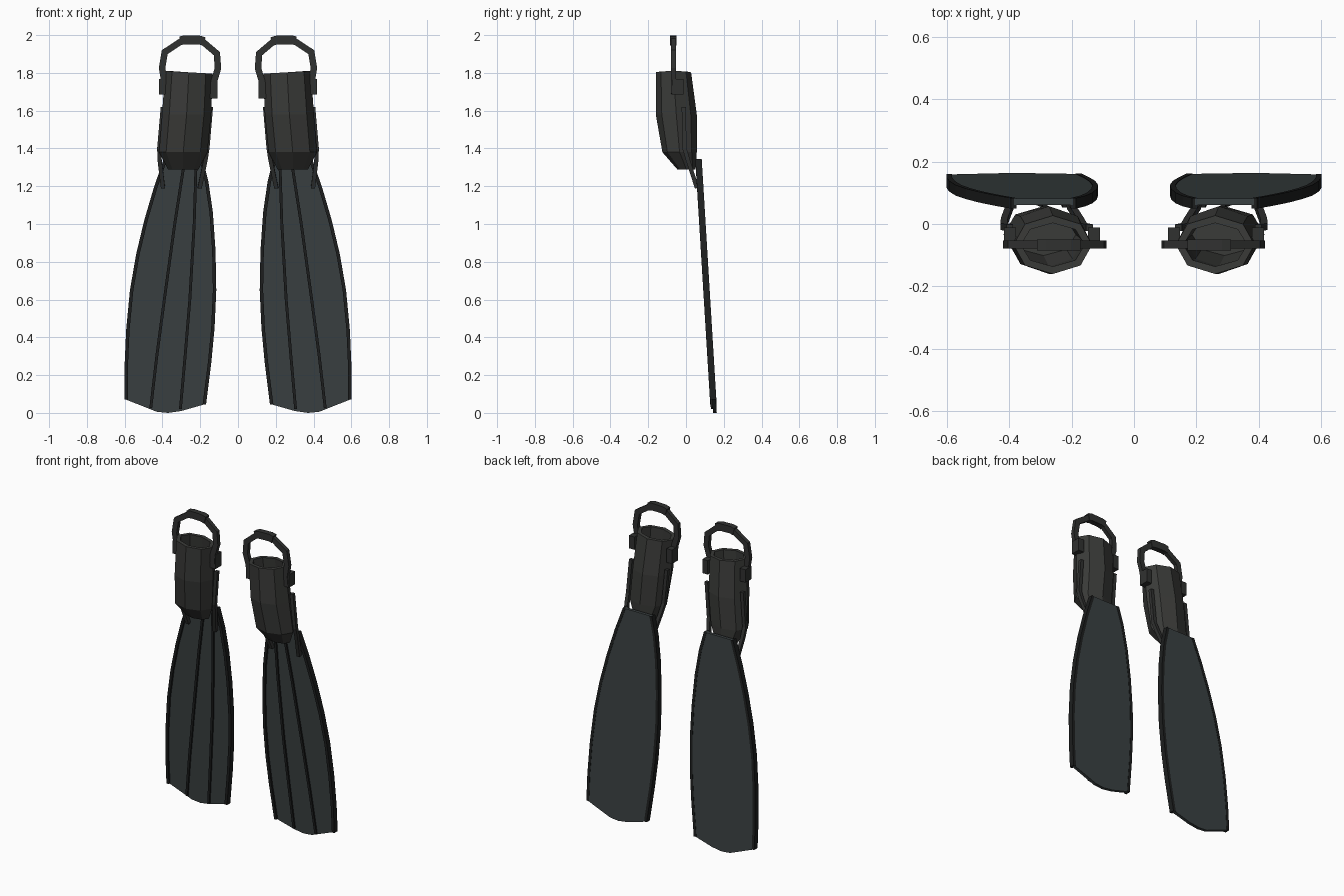
import bpy, bmesh, math
from mathutils import Vector

if "Cube" in bpy.data.objects:
    bpy.data.objects.remove(bpy.data.objects["Cube"])


def material(name, rgb):
    m = bpy.data.materials.new(name)
    m.diffuse_color = (*rgb, 1)
    m.use_nodes = True
    m.node_tree.nodes["Principled BSDF"].inputs["Base Color"].default_value = m.diffuse_color
    return m


BLADE = material("blade_rubber", (0.042, 0.052, 0.054))
BLACK = material("black_rubber", (0.012, 0.013, 0.013))
POCKET = material("pocket_rubber", (0.042, 0.043, 0.040))
STRAP = material("strap_rubber", (0.03, 0.031, 0.03))


def finish(name, bm, mat):
    """Make the object and mirror it to the other fin."""
    bmesh.ops.recalc_face_normals(bm, faces=bm.faces)
    me = bpy.data.meshes.new(name)
    bm.to_mesh(me)
    bm.free()
    me.materials.append(mat)
    ob = bpy.data.objects.new(name, me)
    bpy.context.collection.objects.link(ob)
    ob.modifiers.new("other_fin", 'MIRROR').use_mirror_merge = False
    return ob


def loft(name, rings, mat):
    """Skin a list of point rings and cap both ends."""
    bm = bmesh.new()
    loops = [[bm.verts.new(p) for p in r] for r in rings]
    n = len(loops[0])
    for a, b in zip(loops, loops[1:]):
        for i in range(n):
            j = (i + 1) % n
            bm.faces.new((a[i], a[j], b[j], b[i]))
    bm.faces.new(loops[0])
    bm.faces.new(loops[-1])
    return finish(name, bm, mat)


def bar(name, pts, axis, width, depth, mat):
    """Rectangular bar along a path; depth runs along axis, joints mitred."""
    pts = [Vector(p) for p in pts]
    axis = Vector(axis)
    rings = []
    for i, p in enumerate(pts):
        d0 = (p - pts[max(i - 1, 0)]).normalized()
        d1 = (pts[min(i + 1, len(pts) - 1)] - p).normalized()
        t = (d0 + d1).normalized()
        s = t.cross(axis).normalized()
        ref = d1 if d1.length else d0
        s *= width / 2 / max(0.6, t.dot(ref))
        d = axis * depth / 2
        rings.append([p + s + d, p - s + d, p - s - d, p + s - d])
    return loft(name, rings, mat)


def box(name, lo, hi, mat):
    (x0, y0, z0), (x1, y1, z1) = lo, hi
    ring = [(x0, y0), (x1, y0), (x1, y1), (x0, y1)]
    return loft(name, [[(x, y, z) for x, y in ring] for z in (z0, z1)], mat)


def blade_y(z):
    """Front surface of the sloping blade."""
    return 0.143 - 0.061 * z


# Blade: thin sloping slab
inner = [(0.195, 1.34), (0.165, 1.22), (0.142, 1.06), (0.128, 0.86), (0.124, 0.65),
         (0.133, 0.45), (0.15, 0.27), (0.178, 0.045)]
outer = [(0.592, 0.07), (0.592, 0.24), (0.583, 0.44), (0.563, 0.65), (0.53, 0.84),
         (0.487, 1.02), (0.437, 1.19), (0.385, 1.34)]
tip = [(0.30, 0.01), (0.37, 0.0), (0.43, 0.006)]
outline = inner + tip + outer
loft("blade", [[(x, blade_y(z) + t, z) for x, z in outline] for t in (0, 0.02)], BLADE)

# Edge rails and ribs on the front of the blade
ribs = {
    "inner_edge_rail": (inner, 0.018, 0.034, 0.005),
    "outer_edge_rail": (outer, 0.018, 0.034, 0.005),
    "inner_rib": ([(0.222, 1.32), (0.232, 1.0), (0.255, 0.6), (0.28, 0.3), (0.305, 0.02)],
                  0.015, 0.02, 0),
    "outer_rib": ([(0.285, 1.32), (0.335, 1.0), (0.39, 0.6), (0.43, 0.3), (0.462, 0.025)],
                  0.015, 0.02, 0),
}
for name, (path, w, d, off) in ribs.items():
    bar(name, [(x, blade_y(z) + off, z) for x, z in path], (0, 1, 0), w, d, BLACK)


# Foot pocket: octagonal boot, open at the top, closed toe
def octagon(z, cx, half, y0, y1, inset=0.0, tilt=0.0):
    cy, ry = (y0 + y1) / 2, (y1 - y0) / 2 - inset
    r = half - inset
    return [(cx + r * math.sin(a), cy - ry * math.cos(a), z + tilt * math.sin(a))
            for a in (k * math.pi / 4 for k in range(8))]


sections = [(1.288, 0.29, 0.08, -0.045, 0.05), (1.38, 0.29, 0.128, -0.125, 0.057),
            (1.58, 0.272, 0.13, -0.16, 0.057), (1.803, 0.26, 0.126, -0.16, 0.027)]
outside = [octagon(*s, tilt=0.007 if i == 3 else 0) for i, s in enumerate(sections)]
inside = [octagon(*s, inset=0.024, tilt=0.007 if i == 3 else 0)
          for i, s in enumerate(sections) if i > 0]
loft("foot_pocket", outside + inside[::-1], POCKET)

# Side arms joining the pocket to the blade
bar("outer_arm", [(0.398, -0.012, 1.62), (0.417, -0.008, 1.40), (0.415, 0.01, 1.34),
                  (0.397, 0.058, 1.19)], (1, 0, 0), 0.022, 0.022, STRAP)
bar("inner_arm", [(0.143, -0.012, 1.62), (0.162, -0.008, 1.40), (0.172, 0.01, 1.34),
                  (0.203, 0.058, 1.19)], (1, 0, 0), 0.022, 0.022, STRAP)

# Heel strap, pull pad and buckles
strap = [(0.13, 1.70), (0.127, 1.755), (0.106, 1.825), (0.112, 1.902), (0.19, 1.968),
         (0.30, 1.968), (0.388, 1.91), (0.402, 1.825), (0.39, 1.755), (0.396, 1.69)]
bar("heel_strap", [(x, -0.066, z) for x, z in strap], (0, 1, 0), 0.034, 0.026, STRAP)
bar("strap_pad", [(0.178, -0.067, 1.966), (0.205, -0.067, 1.974), (0.28, -0.067, 1.976),
                  (0.305, -0.067, 1.970)], (0, 1, 0), 0.046, 0.036, STRAP)
box("outer_buckle", (0.378, -0.075, 1.685), (0.417, -0.012, 1.768), STRAP)
box("inner_buckle", (0.109, -0.075, 1.665), (0.147, -0.012, 1.755), STRAP)
